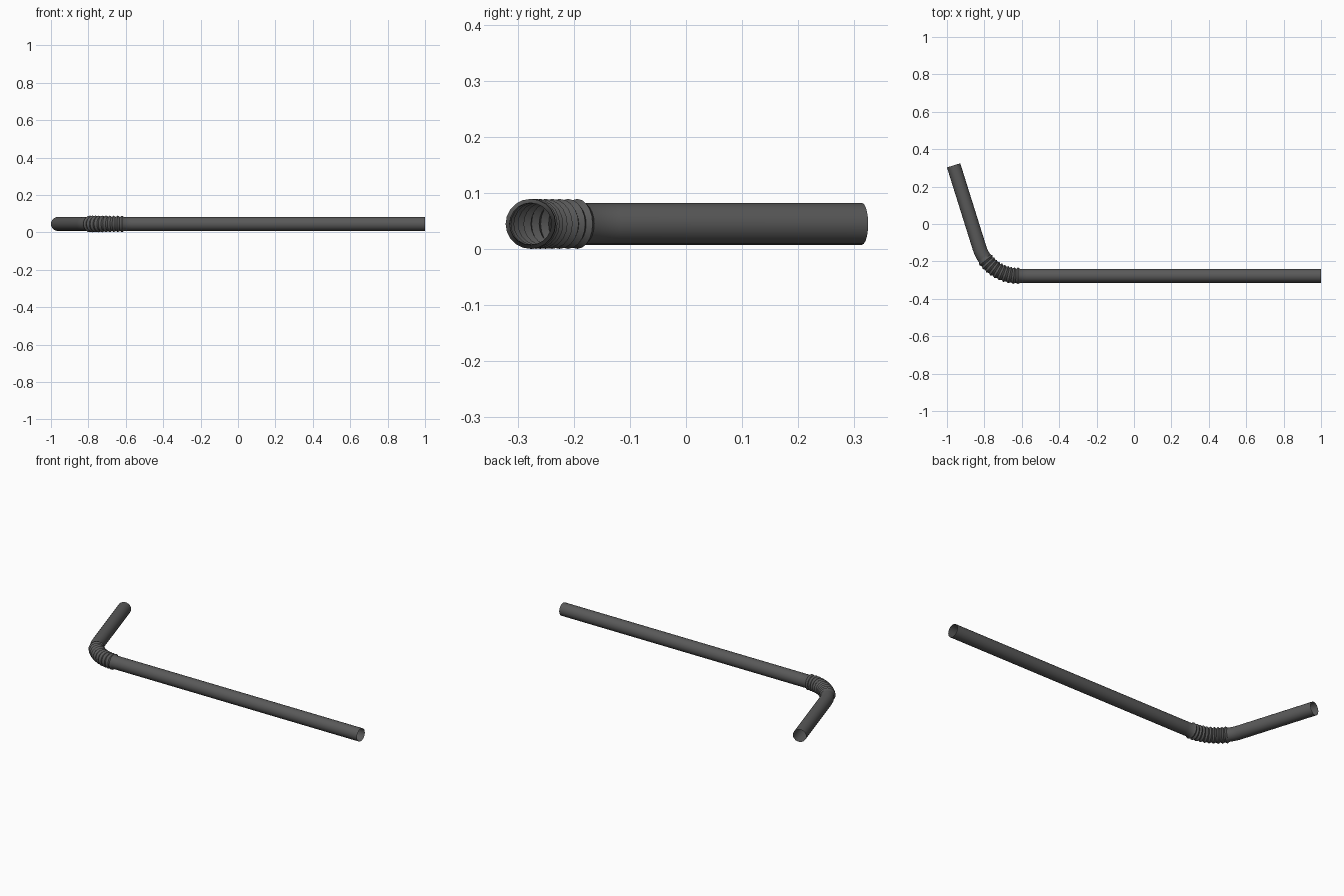
import bpy, bmesh, math
from mathutils import Vector

if "Cube" in bpy.data.objects:
    bpy.data.objects.remove(bpy.data.objects["Cube"])

SIDES = 20
R, RIB = 0.0373, 0.0445
Z, Y0 = 0.0447, -0.277
TURN = math.radians(72.6)
BEND = 0.215                      # bend radius of the centre line
TIP = Vector((-0.9645, 0.3135, Z))

# Bend location: where the two straight centre lines meet
arm = Vector((-math.cos(TURN), math.sin(TURN), 0))
corner = TIP - arm * ((TIP.y - Y0) / arm.y)
tan_len = BEND * math.tan(TURN / 2)
start_x = corner.x + tan_len
arc_len = BEND * TURN
arm_len = (TIP - corner).length - tan_len


def frame(s):
    """Centre point and heading at distance s from the start of the bend."""
    a = min(max(s / BEND, 0), TURN)
    d = Vector((-math.cos(a), math.sin(a), 0))
    p = Vector((start_x - BEND * math.sin(a), Y0 + BEND * (1 - math.cos(a)), Z))
    return p + d * (s - a * BEND), d


# Stations along the straw: (distance, radius)
stations = [(start_x - 1.0, R), (-0.05, R)]
ribs, first, last = 10, -0.012, arc_len * 0.76
pitch = (last - first) / ribs
for i in range(ribs):
    s = first + i * pitch
    stations += [(s, R), (s + pitch * 0.5, RIB)]
stations.append((last, R))
n = 6
for i in range(1, n + 1):
    stations.append((last + (arc_len - last) * i / n, R))
stations.append((arc_len + arm_len, R))

# Open tube with the ribbed flexible section
bm = bmesh.new()
rings = []
for s, r in stations:
    p, d = frame(s)
    side = d.cross(Vector((0, 0, 1)))
    rings.append([bm.verts.new(p + side * r * math.cos(t) + Vector((0, 0, r * math.sin(t))))
                  for t in (2 * math.pi * k / SIDES for k in range(SIDES))])
for a, b in zip(rings, rings[1:]):
    for k in range(SIDES):
        j = (k + 1) % SIDES
        bm.faces.new((a[k], a[j], b[j], b[k]))
bmesh.ops.recalc_face_normals(bm, faces=bm.faces)
mesh = bpy.data.meshes.new("bendy_straw")
bm.to_mesh(mesh)
bm.free()
straw = bpy.data.objects.new("bendy_straw", mesh)
bpy.context.collection.objects.link(straw)

# Dark grey plastic
mat = bpy.data.materials.new("dark_plastic")
mat.diffuse_color = (0.1, 0.1, 0.1, 1)
mat.use_nodes = True
mat.node_tree.nodes["Principled BSDF"].inputs["Base Color"].default_value = mat.diffuse_color
mesh.materials.append(mat)

bpy.context.view_layer.objects.active = straw
straw.select_set(True)
bpy.ops.object.shade_smooth_by_angle(angle=math.radians(35))
